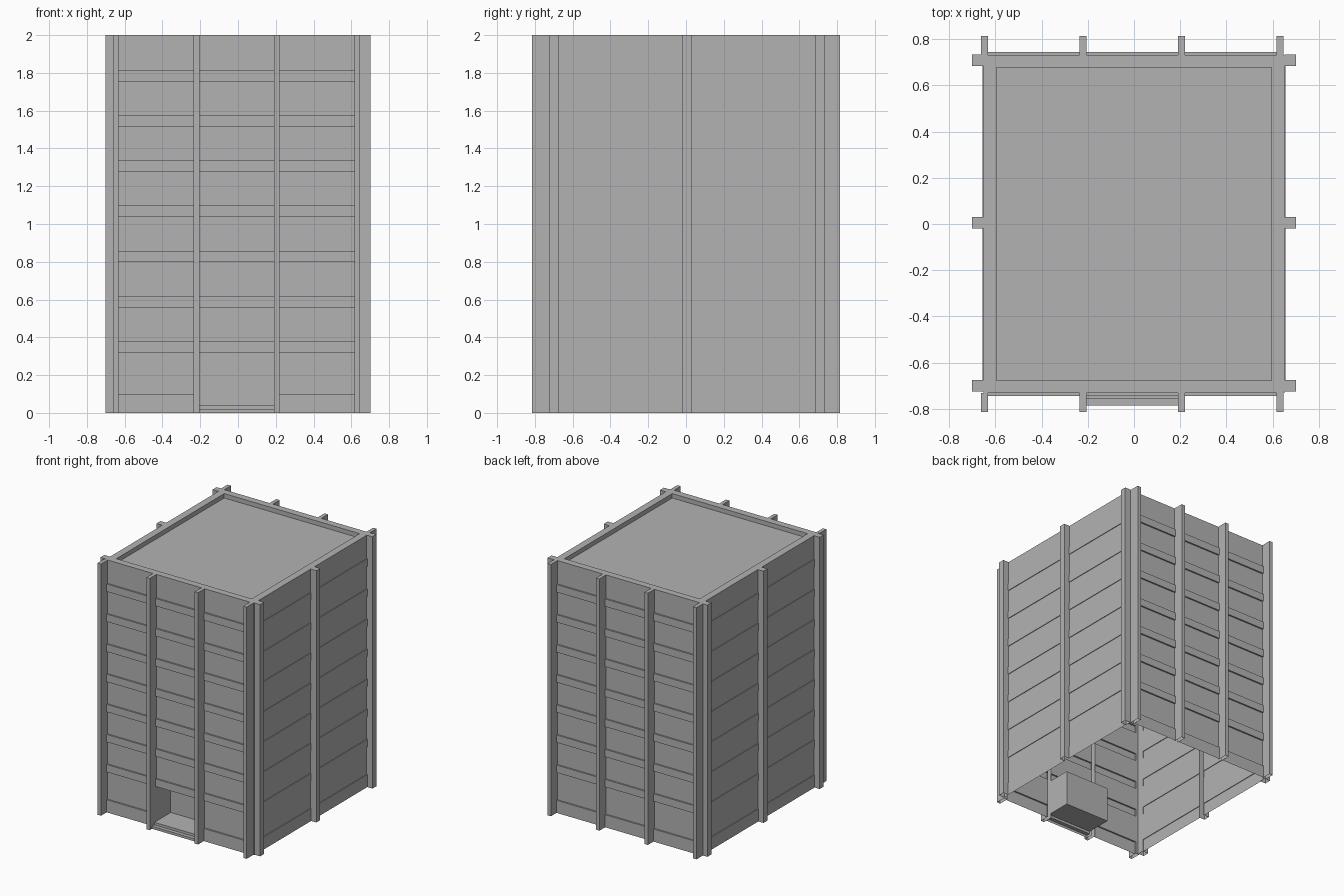
import bpy
import bmesh
from mathutils import Vector

cube = bpy.data.objects.get("Cube")
if cube:
    bpy.data.objects.remove(cube, do_unlink=True)

HEIGHT = 2.0
HALF_X, HALF_Y = 0.652, 0.732
RIM_X, RIM_Y, ROOF_Z = 0.595, 0.677, 1.965
DOOR_TOP = 0.32
UP = Vector((0, 0, 1))

grey = bpy.data.materials.new("concrete_grey")
grey.use_nodes = True
colour = (0.45, 0.45, 0.45, 1)
grey.diffuse_color = colour
grey.node_tree.nodes["Principled BSDF"].inputs["Base Color"].default_value = colour


def make_object(name, bm):
    bmesh.ops.remove_doubles(bm, verts=bm.verts, dist=0.0001)
    mesh = bpy.data.meshes.new(name)
    bm.to_mesh(mesh)
    bm.free()
    mesh.materials.append(grey)
    obj = bpy.data.objects.new(name, mesh)
    bpy.context.collection.objects.link(obj)


def face(bm, points):
    bm.faces.new([bm.verts.new(p) for p in points])


def sweep(bm, path, shift):
    """Sweep an open path along a straight line."""
    for a, b in zip(path, path[1:]):
        face(bm, (a, b, b + shift, a + shift))


def band_profile(depth, start):
    """Upright wall section with a protruding band under every storey."""
    points = [(depth, 0), (depth, 0.1), (0, 0.1)] if start == 0 else [(0, start)]
    for i in range(7):
        low = DOOR_TOP + i * 0.239
        points += [(0, low), (depth, low), (depth, low + 0.06), (0, low + 0.06)]
    points.append((0, HEIGHT))
    return [p for i, p in enumerate(points) if i == 0 or p != points[i - 1]]


def build_side(name, out, half_len, distance, centres, width, reach, band, door=False):
    out = Vector(out)
    along = UP.cross(out)

    def at(u, d, z):
        return along * u + out * (distance + d) + UP * z

    # Pilasters: hollow channels, closed at the corners
    bm = bmesh.new()
    spans = [(c - width / 2, c + width / 2) for c in sorted(centres)]
    for i, (u0, u1) in enumerate(spans):
        path = [at(u0, 0, 0), at(u0, reach, 0), at(u1, reach, 0), at(u1, 0, 0)]
        if i in (0, len(spans) - 1):
            path.append(path[0])
        sweep(bm, path, UP * HEIGHT)
        face(bm, [at(u0, reach, HEIGHT), at(u1, reach, HEIGHT),
                  at(u1, 0, HEIGHT), at(u0, 0, HEIGHT)])
    make_object(name + "_pilasters", bm)

    # Banded wall bays between the pilasters
    bm = bmesh.new()
    for i in range(len(spans) - 1):
        u0, u1 = spans[i][1], spans[i + 1][0]
        has_door = door and i == 1
        profile = band_profile(band, DOOR_TOP if has_door else 0)
        sweep(bm, [at(u1, d, z) for d, z in profile], along * (u0 - u1))
        if has_door:
            build_entrance(at, along, u0, u1)

    # Plain strips at the corners, behind the end pilasters
    for u0, u1 in ((-half_len, spans[0][0]), (spans[-1][1], half_len)):
        if u1 > u0:
            sweep(bm, [at(u0, 0, 0), at(u1, 0, 0)], UP * HEIGHT)
    make_object(name + "_wall", bm)


def build_entrance(at, along, u0, u1):
    # Two steps leading into a recessed doorway
    bm = bmesh.new()
    back, sill = -0.18, 0.04
    section = [(0.055, 0), (0.055, 0.02), (0.025, 0.02), (0.025, sill),
               (back, sill), (back, DOOR_TOP), (0, DOOR_TOP)]
    sweep(bm, [at(u1, d, z) for d, z in section], along * (u0 - u1))
    cheek = [(0, 0), (0, sill), (back, sill), (back, DOOR_TOP), (0, DOOR_TOP)][1:]
    face(bm, [at(u0, d, z) for d, z in cheek])
    face(bm, [at(u1, d, z) for d, z in reversed(cheek)])
    make_object("entrance", bm)


front_x = [-0.648, -0.22, 0.205, 0.632]
side_y = [-0.7, 0.005, 0.71]
ends = dict(half_len=HALF_X, distance=HALF_Y, width=0.03, reach=0.083, band=0.012)
flanks = dict(half_len=HALF_Y, distance=HALF_X, width=0.05, reach=0.05, band=0.005)

build_side("front", (0, -1, 0), centres=front_x, door=True, **ends)
build_side("back", (0, 1, 0), centres=[-x for x in front_x], **ends)
build_side("left", (1, 0, 0), centres=side_y, **flanks)
build_side("right", (-1, 0, 0), centres=[-y for y in side_y], **flanks)


# Parapet rim and sunken roof
def rectangle(hx, hy, z):
    return [Vector((sx * hx, sy * hy, z))
            for sx, sy in ((-1, -1), (1, -1), (1, 1), (-1, 1))]


bm = bmesh.new()
rings = [rectangle(HALF_X, HALF_Y, HEIGHT), rectangle(RIM_X, RIM_Y, HEIGHT),
         rectangle(RIM_X, RIM_Y, ROOF_Z)]
for outer, inner in zip(rings, rings[1:]):
    for i in range(4):
        j = (i + 1) % 4
        face(bm, (outer[i], outer[j], inner[j], inner[i]))
face(bm, rings[-1])
make_object("roof", bm)
